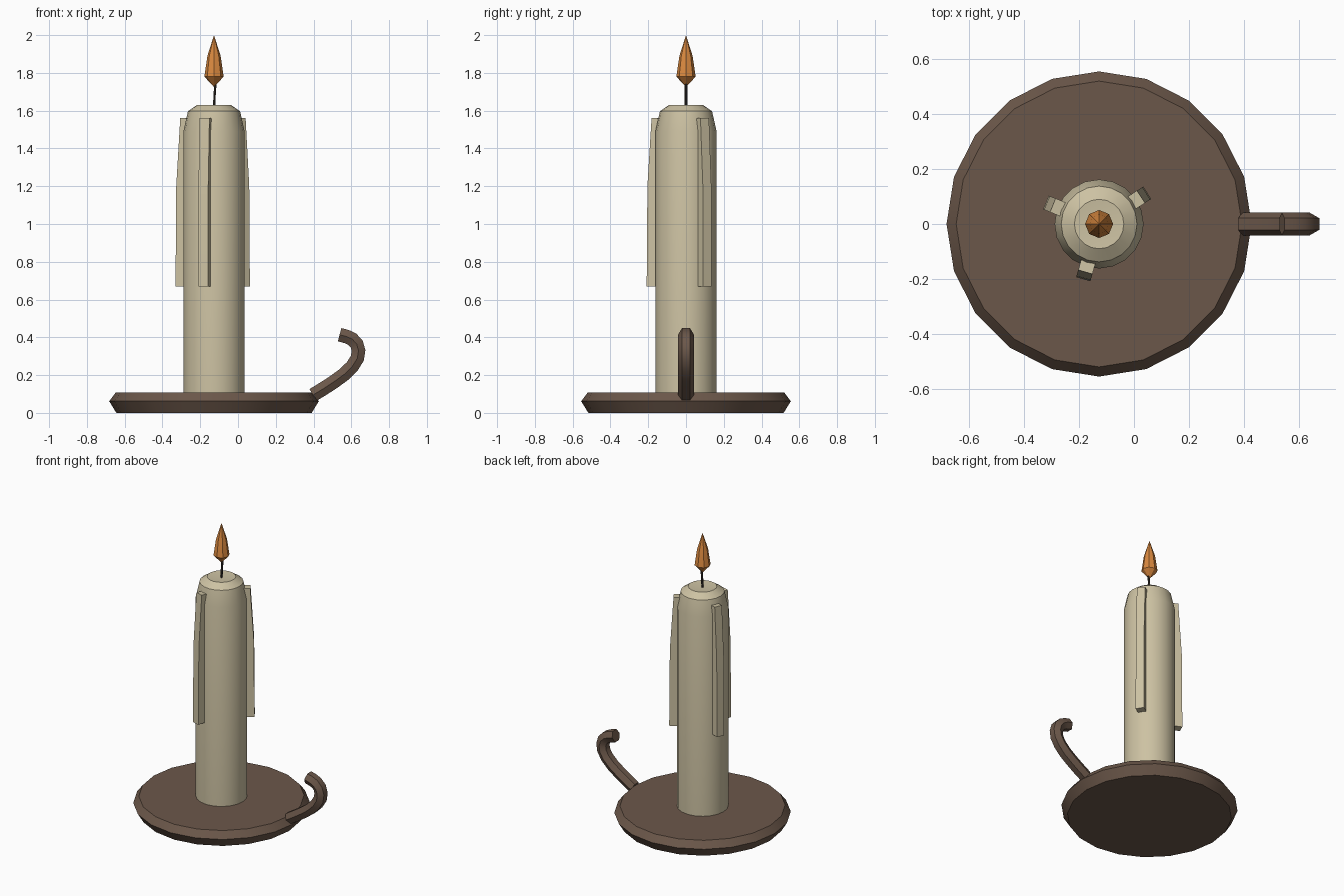
import bpy, bmesh, math
from mathutils import Vector

if "Cube" in bpy.data.objects:
    bpy.data.objects.remove(bpy.data.objects["Cube"])

CX = -0.127  # candle axis


def material(name, rgb):
    m = bpy.data.materials.new(name)
    m.diffuse_color = (*rgb, 1)
    m.use_nodes = True
    m.node_tree.nodes["Principled BSDF"].inputs["Base Color"].default_value = m.diffuse_color
    return m


METAL = material("brown metal", (0.148, 0.096, 0.068))
WAX = material("cream wax", (0.61, 0.54, 0.365))
FLAME = material("orange flame", (0.70, 0.25, 0.05))
WICK = material("dark wick", (0.035, 0.028, 0.022))


def build(name, rings, mat):
    """Skin rings of points; single-point rings become tips, open ends are capped."""
    bm = bmesh.new()
    loops = [[bm.verts.new(p) for p in ring] for ring in rings]
    for a, b in zip(loops, loops[1:]):
        n = max(len(a), len(b))
        for i in range(n):
            j = (i + 1) % n
            if len(a) == 1:
                bm.faces.new((a[0], b[j], b[i]))
            elif len(b) == 1:
                bm.faces.new((a[i], a[j], b[0]))
            else:
                bm.faces.new((a[i], a[j], b[j], b[i]))
    for end in (loops[0], loops[-1]):
        if len(end) > 2:
            bm.faces.new(end)
    bmesh.ops.recalc_face_normals(bm, faces=bm.faces)
    me = bpy.data.meshes.new(name)
    bm.to_mesh(me)
    bm.free()
    me.materials.append(mat)
    ob = bpy.data.objects.new(name, me)
    bpy.context.collection.objects.link(ob)
    bpy.ops.object.select_all(action='DESELECT')
    ob.select_set(True)
    bpy.context.view_layer.objects.active = ob
    bpy.ops.object.shade_smooth_by_angle(angle=math.radians(30))
    return ob


def lathe(name, profile, sides, mat):
    rings = []
    for r, z in profile:
        count = sides if r > 0 else 1
        rings.append([(CX + r * math.cos(math.tau * i / sides),
                       r * math.sin(math.tau * i / sides), z) for i in range(count)])
    return build(name, rings, mat)


def tube(name, path, side, radius, sides, mat, phase=0.0):
    """Sweep a regular section along a planar path; side is the plane normal."""
    pts = [Vector(p) for p in path]
    side = Vector(side).normalized()
    rings = []
    for k, p in enumerate(pts):
        tan = Vector((0, 0, 0))
        if k > 0:
            tan += (p - pts[k - 1]).normalized()
        if k < len(pts) - 1:
            tan += (pts[k + 1] - p).normalized()
        up = tan.normalized().cross(side)
        angles = [phase + math.tau * i / sides for i in range(sides)]
        rings.append([p + radius * (math.cos(a) * side + math.sin(a) * up) for a in angles])
    return build(name, rings, mat)


# dish and candle body
lathe("dish", [(0.517, 0), (0.555, 0.062), (0.52, 0.108)], 20, METAL)
lathe("candle", [(0.162, 0.1), (0.162, 1.49), (0.138, 1.597), (0.09, 1.63), (0, 1.622)], 20, WAX)

# wax drips down the side
for i, deg in enumerate((33, 158, 254)):
    out = Vector((math.cos(math.radians(deg)), math.sin(math.radians(deg)), 0))
    path = [Vector((CX, 0, z)) + out * r for r, z in ((0.155, 1.56), (0.178, 1.2), (0.182, 0.67))]
    tube(f"wax_drip_{i + 1}", path, (-out.y, out.x, 0), 0.038, 4, WAX, math.pi / 4)

# wick and flame
tube("wick", [(CX, 0, 1.61), (CX + 0.003, 0, 1.68), (CX + 0.008, 0, 1.75)], (0, 1, 0), 0.007, 6, WICK)
lathe("flame", [(0, 1.725), (0.051, 1.78), (0.035, 1.89), (0, 2.0)], 8, FLAME)

# curled handle
curl = [(0.397, 0.095), (0.455, 0.13), (0.51, 0.166), (0.562, 0.204), (0.605, 0.246),
        (0.632, 0.29), (0.638, 0.33), (0.628, 0.366), (0.604, 0.391), (0.575, 0.404), (0.538, 0.414)]
tube("handle", [(x, 0, z) for x, z in curl], (0, 1, 0), 0.042, 6, METAL)
